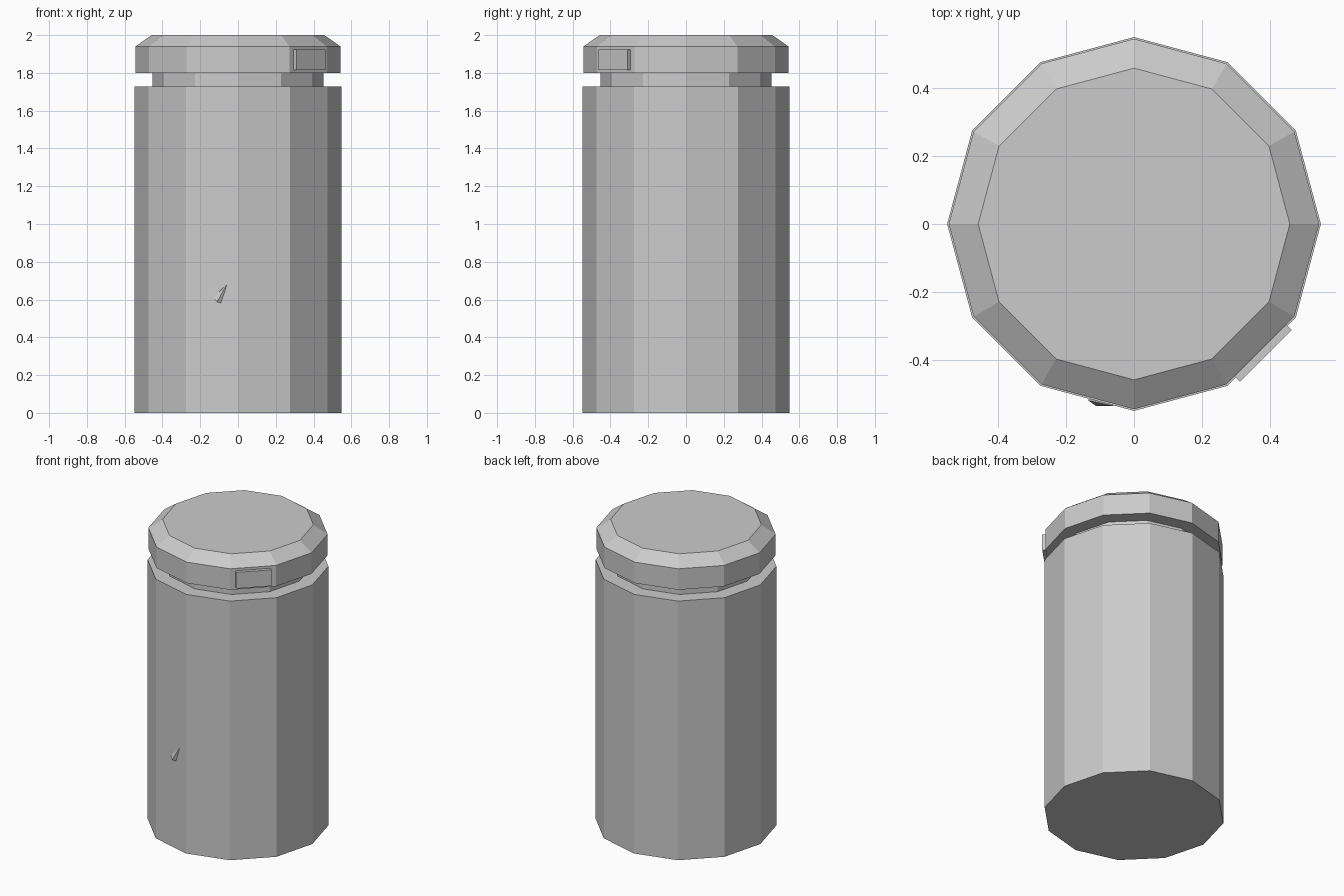
import bpy, bmesh, math
from mathutils import Vector, Matrix

if "Cube" in bpy.data.objects:
    bpy.data.objects.remove(bpy.data.objects["Cube"])

SIDES = 12


def finish(name, bm):
    bmesh.ops.recalc_face_normals(bm, faces=bm.faces)
    me = bpy.data.meshes.new(name)
    bm.to_mesh(me)
    bm.free()
    ob = bpy.data.objects.new(name, me)
    bpy.context.collection.objects.link(ob)
    return ob


def turned(name, profile):
    """Closed twelve-sided solid from (radius, height) pairs."""
    bm = bmesh.new()
    rings = []
    for r, z in profile:
        rings.append([bm.verts.new((r * math.cos(2 * math.pi * i / SIDES),
                                    r * math.sin(2 * math.pi * i / SIDES), z))
                      for i in range(SIDES)])
    for a, b in zip(rings, rings[1:]):
        for i in range(SIDES):
            j = (i + 1) % SIDES
            bm.faces.new((a[i], a[j], b[j], b[i]))
    bm.faces.new(rings[0])
    bm.faces.new(rings[-1])
    return finish(name, bm)


# Jar body with its recessed neck
turned("jar_body", [(0.548, 0), (0.548, 1.727), (0.453, 1.727), (0.453, 1.81)])

# Lid with chamfered top edge
turned("lid", [(0.543, 1.80), (0.543, 1.94), (0.457, 2.0)])

# Small plate on the front right facet of the lid
bm = bmesh.new()
bmesh.ops.create_cube(bm, size=1)
bm.transform(Matrix.Rotation(math.radians(-45), 4, 'Z')
             @ Matrix.Translation((0.531, 0, 1.87))
             @ Matrix.Diagonal((0.032, 0.215, 0.108, 1)))
finish("lid_plate", bm)

# Small spike breaking through the front of the body
base, tip = Vector((-0.105, -0.502, 0.598)), Vector((-0.06, -0.534, 0.68))
axis = tip - base
bm = bmesh.new()
bmesh.ops.create_cone(bm, cap_ends=True, segments=6, radius1=0.034, radius2=0,
                      depth=axis.length)
bm.transform(Matrix.Translation((base + tip) / 2)
             @ axis.to_track_quat('Z', 'Y').to_matrix().to_4x4())
finish("front_spike", bm)
